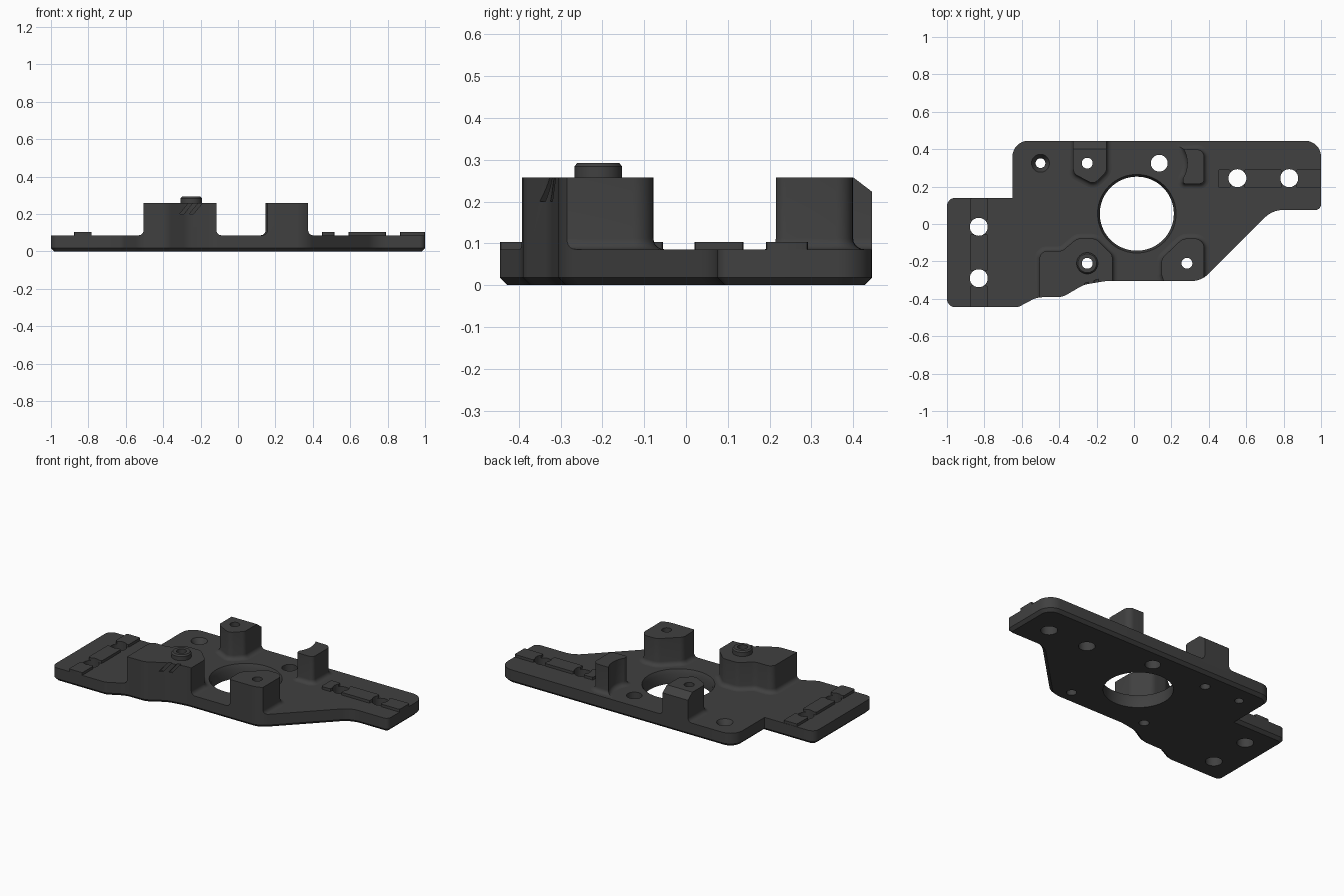
import bpy, bmesh, math
from mathutils import Vector

if "Cube" in bpy.data.objects:
    bpy.data.objects.remove(bpy.data.objects["Cube"])

mat = bpy.data.materials.new("dark grey")
mat.diffuse_color = (0.052, 0.052, 0.052, 1)
mat.use_nodes = True
mat.node_tree.nodes["Principled BSDF"].inputs["Base Color"].default_value = mat.diffuse_color


def rounded(corners, steps=8):
    """Outline from (x, y, radius) corners."""
    out, n = [], len(corners)
    for i, (x, y, r) in enumerate(corners):
        p = Vector((x, y))
        a = Vector(corners[i - 1][:2]) - p
        b = Vector(corners[(i + 1) % n][:2]) - p
        if r == 0:
            out.append(p)
            continue
        half = a.angle(b) / 2
        t = min(r / math.tan(half), 0.48 * a.length, 0.48 * b.length)
        a.normalize()
        b.normalize()
        r = t * math.tan(half)
        c = p + (a + b).normalized() * (r / math.sin(half))
        u, v = p + a * t - c, p + b * t - c
        sweep = math.pi - 2 * half
        for k in range(steps + 1):
            f = k / steps
            out.append(c + (u * math.sin((1 - f) * sweep) + v * math.sin(f * sweep)) / math.sin(sweep))
    return out


def offset(pts, d):
    """Grow a counter-clockwise outline by d."""
    out = []
    for i, p in enumerate(pts):
        e = (p - pts[i - 1]).normalized()
        f = (pts[(i + 1) % len(pts)] - p).normalized()
        n1, n2 = Vector((e.y, -e.x)), Vector((f.y, -f.x))
        out.append(p + (n1 + n2) * (d / max(0.3, 1 + n1.dot(n2))))
    return out


def circle(x, y, r, n=40):
    return [Vector((x + r * math.cos(2 * math.pi * k / n), y + r * math.sin(2 * math.pi * k / n)))
            for k in range(n)]


def loft(name, *stacks):
    """Closed solids, each from a stack of (outline, z) sections."""
    bm = bmesh.new()
    for sections in stacks:
        rings = [[bm.verts.new((p[0], p[1], z)) for p in pts] for pts, z in sections]
        for lo, hi in zip(rings, rings[1:]):
            for k in range(len(lo)):
                bm.faces.new((lo[k - 1], lo[k], hi[k], hi[k - 1]))
        bm.faces.new(rings[0][::-1])
        bm.faces.new(rings[-1])
    bmesh.ops.recalc_face_normals(bm, faces=bm.faces)
    me = bpy.data.meshes.new(name)
    bm.to_mesh(me)
    bm.free()
    me.materials.append(mat)
    ob = bpy.data.objects.new(name, me)
    bpy.context.collection.objects.link(ob)
    return ob


def boolean(ob, tool, op):
    m = ob.modifiers.new(op, "BOOLEAN")
    m.operation, m.object, m.solver = op, tool, "EXACT"
    bpy.context.view_layer.objects.active = ob
    bpy.ops.object.modifier_apply(modifier=m.name)


TOP, POST = 0.086, 0.258

# Base plate with chamfered lower edge
outline = rounded([
    (-1, -0.445, 0.045), (-0.62, -0.445, 0.06), (-0.52, -0.392, 0.12), (-0.38, -0.39, 0.1),
    (-0.27, -0.325, 0.15), (-0.15, -0.305, 0.2), (0.36, -0.305, 0.13), (0.74, 0.075, 0.14),
    (1, 0.075, 0.03), (1, 0.445, 0.085), (-0.65, 0.445, 0.085), (-0.65, 0.14, 0), (-1, 0.14, 0.045)])
plate = loft("base_plate", [(offset(outline, -0.018), 0), (outline, 0.018), (outline, TOP)])

# Helpers: plate boundary and all holes
boundary = loft("boundary_cutter", [(outline, 0.03), (outline, 0.5)])


def hole(x, y, r):
    return [(circle(x, y, r), -0.1), (circle(x, y, r), 0.5)]


holes = loft(
    "hole_cutter",
    hole(-0.83, -0.015, 0.048), hole(-0.83, -0.29, 0.048),
    hole(0.553, 0.245, 0.048), hole(0.83, 0.245, 0.048),
    hole(0.135, 0.325, 0.045), hole(-0.25, 0.325, 0.029),
    hole(-0.25, -0.21, 0.029), hole(0.283, -0.21, 0.029),
    [(circle(-0.5, 0.325, 0.026), -0.1), (circle(-0.5, 0.325, 0.026), 0.05),
     (circle(-0.5, 0.325, 0.048), TOP), (circle(-0.5, 0.325, 0.048), 0.2)],
    [(circle(0.015, 0.055, 0.198, 72), -0.1), (circle(0.015, 0.055, 0.198, 72), 0.06),
     (circle(0.015, 0.055, 0.21, 72), TOP), (circle(0.015, 0.055, 0.21, 72), 0.5)])

# Posts: filleted foot, trimmed flush with the plate edge
scoop = [(0.135 + 0.15 * math.cos(a), 0.325 + 0.15 * math.sin(a), 0)
         for a in (math.radians(30 - 7 * k) for k in range(10))]
post_shapes = {
    "front_left_post": [(-0.505, -0.5, 0), (-0.115, -0.5, 0), (-0.115, -0.165, 0.05),
                        (-0.205, -0.078, 0.05), (-0.305, -0.078, 0.05), (-0.385, -0.145, 0.06),
                        (-0.505, -0.145, 0.04)],
    "front_right_post": [(0.175, -0.36, 0), (0.375, -0.36, 0), (0.375, -0.078, 0.05),
                         (0.26, -0.078, 0.06), (0.147, -0.185, 0.05), (0.147, -0.27, 0.03)],
    "back_left_post": [(-0.325, 0.5, 0), (-0.325, 0.27, 0.04), (-0.215, 0.212, 0.04),
                       (-0.147, 0.28, 0.04), (-0.147, 0.5, 0)],
    "back_right_post": scoop + [(0.262, 0.215, 0.012), (0.375, 0.215, 0.025), (0.375, 0.398, 0.04)],
}
R = 0.026
posts = {}
for name, shape in post_shapes.items():
    o = rounded(shape)
    foot = [(offset(o, R * (1 - math.sin(a))), TOP + R * (1 - math.cos(a)))
            for a in (math.radians(18 * k) for k in range(6))]
    ob = loft(name, [(offset(o, R), TOP - 0.02)] + foot + [(o, POST)])
    boolean(ob, boundary, "INTERSECT")
    posts[name] = ob

# Sloped rear edge on the back left post
wedge = loft("wedge_cutter", [([(-0.5, 0.446), (0, 0.446), (0, 0.6), (-0.5, 0.6)], 0.223),
                              ([(-0.5, 0.395), (0, 0.395), (0, 0.6), (-0.5, 0.6)], 0.262)])
boolean(posts["back_left_post"], wedge, "DIFFERENCE")


# Two slanted grooves on the front left post
def slash(x, z):
    def wall(px):
        return -0.345 + 0.3 * (px + 0.31)
    a, b = x, x + 0.022
    return ([(a, wall(a) - 0.1), (b, wall(b) - 0.1), (b, wall(b) + 0.014), (a, wall(a) + 0.014)], z)


grooves = loft("groove_cutter", *[[slash(x, 0.2), slash(x + 0.052, 0.264)] for x in (-0.312, -0.26)])
boolean(posts["front_left_post"], grooves, "DIFFERENCE")

# Raised collar on the front left post
collar = loft("collar", [(circle(-0.25, -0.21, r), z) for r, z in
                         ((0.057, POST - 0.02), (0.057, 0.284), (0.05, 0.293))])


# Raised locating pads between the mounting holes
def pad(x0, y0, x1, y1):
    o = rounded([(x0, y0, 0.008), (x1, y0, 0.008), (x1, y1, 0.008), (x0, y1, 0.008)], 2)
    return [(o, TOP - 0.02), (o, 0.103)]


left_pads = loft("left_pads", *[pad(-0.876, a, -0.782, b)
                                for a, b in ((-0.445, -0.33), (-0.25, -0.055), (0.02, 0.138))])
right_pads = loft("right_pads", *[pad(a, 0.192, b, 0.292)
                                  for a, b in ((0.45, 0.515), (0.59, 0.79), (0.867, 1.0))])

# Drill everything, then shade
parts = [plate, collar, left_pads, right_pads, *posts.values()]
for ob in parts:
    boolean(ob, holes, "DIFFERENCE")
for tool in (boundary, holes, wedge, grooves):
    bpy.data.objects.remove(tool)
for ob in parts:
    bpy.ops.object.select_all(action="DESELECT")
    ob.select_set(True)
    bpy.context.view_layer.objects.active = ob
    bpy.ops.object.shade_smooth_by_angle(angle=math.radians(30))
